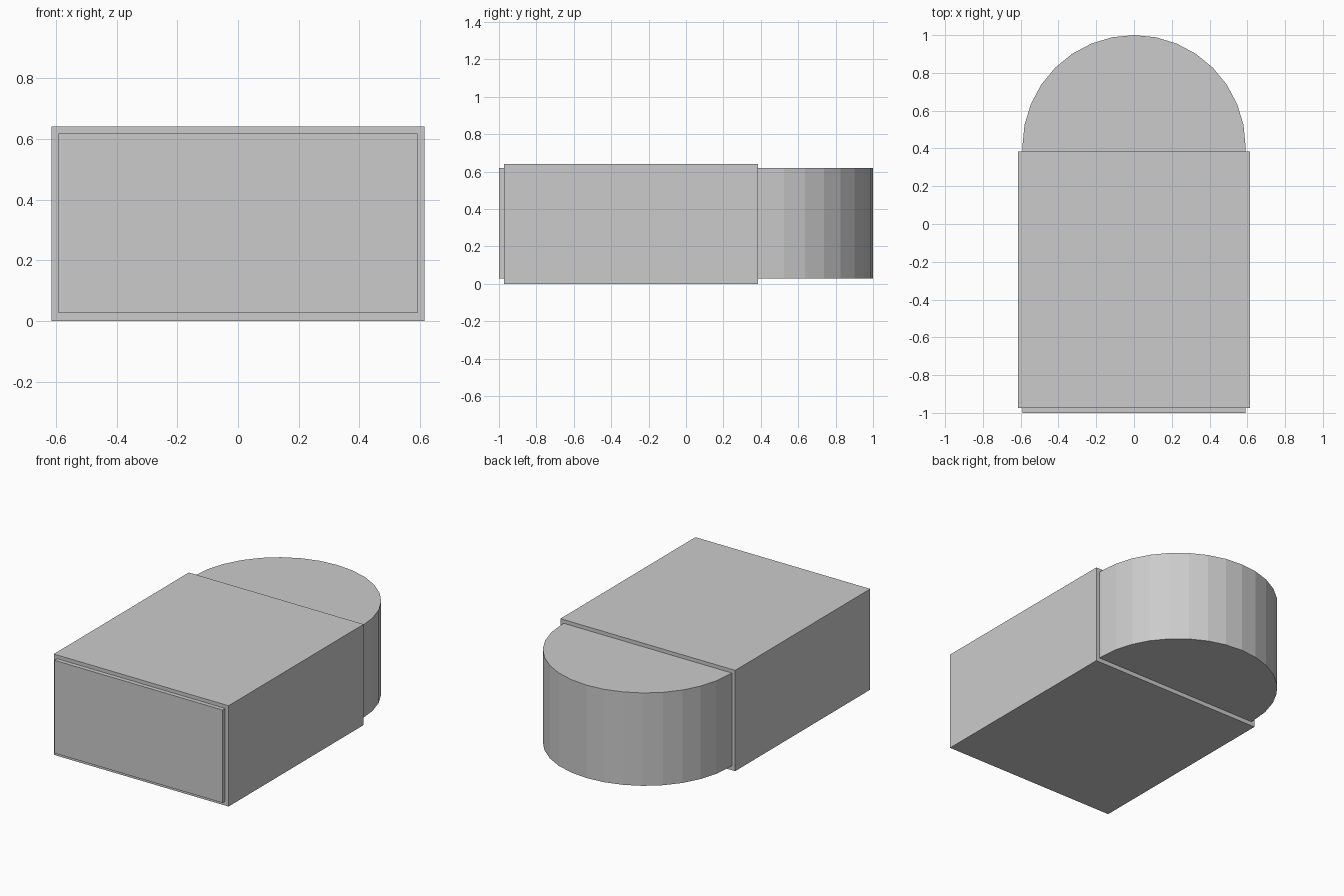
import bpy, bmesh, math

if "Cube" in bpy.data.objects:
    bpy.data.objects.remove(bpy.data.objects["Cube"])


def extruded(name, outline, z0, z1):
    """Solid prism from an anticlockwise xy outline."""
    bm = bmesh.new()
    face = bm.faces.new([bm.verts.new((x, y, z0)) for x, y in outline])
    top = bmesh.ops.extrude_face_region(bm, geom=[face], use_keep_orig=True)
    verts = [g for g in top["geom"] if isinstance(g, bmesh.types.BMVert)]
    bmesh.ops.translate(bm, verts=verts, vec=(0, 0, z1 - z0))
    bmesh.ops.recalc_face_normals(bm, faces=bm.faces)
    mesh = bpy.data.meshes.new(name)
    bm.to_mesh(mesh)
    bm.free()
    obj = bpy.data.objects.new(name, mesh)
    bpy.context.collection.objects.link(obj)
    return obj


# Inner body: flat front, half-round back (16 flat facets)
R = 0.591
CY = 1.0 - R
arc = [(R * math.cos(math.pi * i / 16), CY + R * math.sin(math.pi * i / 16))
       for i in range(17)]
extruded("inner_body", [(-R, -1.0), (R, -1.0)] + arc, 0.027, 0.618)

# Slightly larger rectangular sleeve wrapped around it
W, Y0, Y1 = 0.615, -0.973, 0.384
extruded("outer_sleeve", [(-W, Y0), (W, Y0), (W, Y1), (-W, Y1)], 0.0, 0.641)
